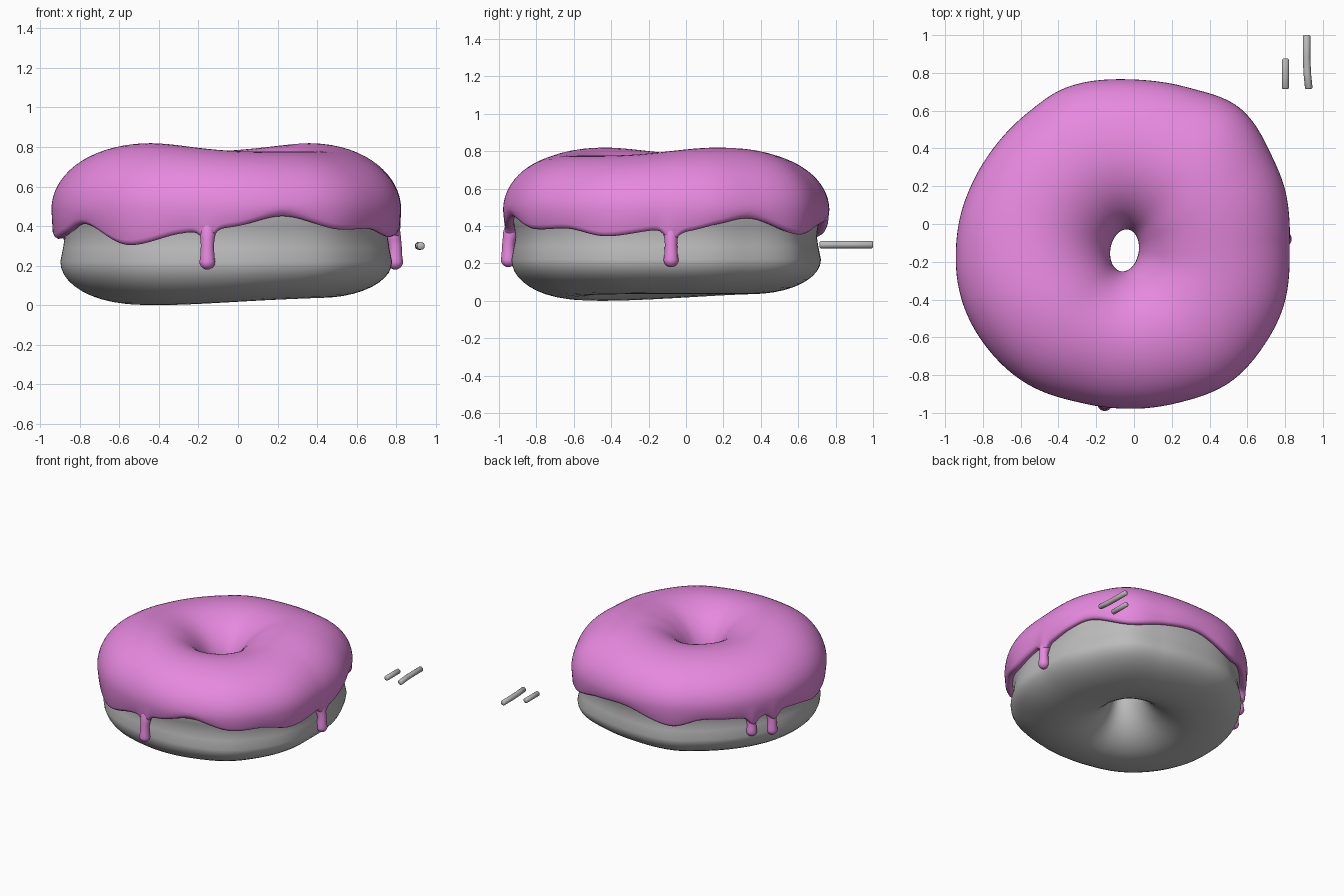
import bpy, bmesh, math
from mathutils import Vector

if "Cube" in bpy.data.objects:
    bpy.data.objects.remove(bpy.data.objects["Cube"])

CX, CY = -0.05, -0.14   # centre of the hole
N = 288                 # columns around the ring


def material(name, rgb):
    m = bpy.data.materials.new(name)
    m.diffuse_color = (*rgb, 1)
    m.use_nodes = True
    m.node_tree.nodes["Principled BSDF"].inputs["Base Color"].default_value = m.diffuse_color
    return m


PINK = material("pink icing", (0.80, 0.25, 0.74))
GREY = material("plain grey", (0.50, 0.50, 0.50))

# icing outline from above (x, y) with the height of its lower edge
OUTLINE = [
    (0.00, .765, .42), (-.365, .72, .34), (-.55, .60, .39), (-.73, .42, .38),
    (-.85, .23, .37), (-.915, .06, .38), (-.943, -.14, .36), (-.935, -.30, .335),
    (-.894, -.455, .36), (-.79, -.64, .41), (-.577, -.84, .305),
    (-.31, -.94, .36), (-.155, -.97, .38), (0, -.978, .40), (.24, -.945, .45),
    (.51, -.836, .385), (.69, -.64, .385), (.79, -.44, .345), (.824, -.14, .38),
    (.824, 0, .37), (.80, .18, .41), (.73, .36, .44), (.56, .614, .355),
    (.296, .72, .40)]
KEYS = sorted((math.atan2(y - CY, x - CX) % math.tau,
               math.hypot(x - CX, y - CY), z) for x, y, z in OUTLINE)


def key(i):
    n = len(KEYS)
    a, r, z = KEYS[i % n]
    return a + math.tau * (i // n), r, z


def outline(a):
    """Smooth periodic outer radius and edge height at angle a."""
    a %= math.tau
    i = max([-1] + [k for k in range(len(KEYS)) if KEYS[k][0] <= a])
    p0, p1, p2, p3 = (key(i + d) for d in (-1, 0, 1, 2))
    h = p2[0] - p1[0]
    t = (a - p1[0]) / h
    res = []
    for c in (1, 2):
        m1 = (p2[c] - p0[c]) / (p2[0] - p0[0]) * h
        m2 = (p3[c] - p1[c]) / (p3[0] - p1[0]) * h
        res.append((2*t**3 - 3*t*t + 1) * p1[c] + (t**3 - 2*t*t + t) * m1
                   + (3*t*t - 2*t**3) * p2[c] + (t**3 - t*t) * m2)
    return res


def hole(a):
    """Oval hole radius."""
    b = a - math.radians(80)
    return 1 / math.hypot(math.cos(b) / .112, math.sin(b) / .075)


def crest(a):
    """Two high sides with a saddle between them."""
    return .776 + .043 * ((1 + math.cos(2 * (a - math.radians(37)))) / 2) ** 2


# drips: (x, y, bottom height)
DRIPS = [(-.155, -.95, .18), (.795, -.08, .18), (-.77, .275, .215), (-.845, .125, .19)]
DRIP_ANGLES = [math.atan2(y - CY, x - CX) for x, y, z in DRIPS]


def icing_profile(a):
    ro, ze = outline(a)
    ri, zt = hole(a), crest(a)
    for d in DRIP_ANGLES:   # the edge sags towards each drip
        diff = (a - d + math.pi) % math.tau - math.pi
        ze -= .06 * math.exp(-(diff / .05) ** 2)
    mid, half = (ro + ri) / 2, (ro - ri) / 2
    pts = [(ro - .09, ze + .03), (ro - .045, ze + .003), (ro - .028, ze),
           (ro - .014, ze + .008), (ro - .006, ze + .025)]
    for k in range(33):
        f = math.pi * k / 32
        zi = .485 if f < math.pi / 2 else .42
        pts.append((mid + half * math.cos(f), zi + (zt - zi) * math.sin(f)))
    return pts + [(ri + .004, .39), (ri + .05, .37)]


def dough_profile(a):
    ro, ri = outline(a)[0] - .045, hole(a) + .022
    mid, half = (ro + ri) / 2, (ro - ri) / 2
    low = .037 * (1 - ((1 + math.cos(a - math.radians(220))) / 2) ** 2.5)
    pts = []
    for k in range(21):     # underside, from the hole outwards
        f = math.pi * (1 + k / 20)
        zc = .38 if k < 10 else .22
        pts.append((mid + half * math.cos(f), zc + (zc - low) * math.sin(f)))
    pts += [(ro - .014, .29), (ro - .022, .34), (ro - .014, .40)]
    for k in range(17):     # top, hidden below the icing
        f = math.pi * k / 16
        zc = .45 if k < 8 else .40
        pts.append((mid + half * math.cos(f), zc + (crest(a) - .05 - zc) * math.sin(f)))
    return pts


def add_ring(bm, profile, closed):
    cols = []
    for i in range(N):
        a = math.tau * i / N
        cols.append([bm.verts.new((CX + r * math.cos(a), CY + r * math.sin(a), z))
                     for r, z in profile(a)])
    rows = len(cols[0])
    for i in range(N):
        c, d = cols[i], cols[(i + 1) % N]
        for j in range(rows if closed else rows - 1):
            k = (j + 1) % rows
            bm.faces.new((c[j], d[j], d[k], c[k]))


def add_tube(bm, path, radii, seg=20):
    """Tube along a list of points."""
    rings = []
    for i, p in enumerate(path):
        t = (path[min(i + 1, len(path) - 1)] - path[max(i - 1, 0)]).normalized()
        u = Vector((1, 0, 0)) if abs(t.z) > .5 else Vector((0, 0, 1))
        v = t.cross(u).normalized()
        u = v.cross(t)
        rings.append([bm.verts.new(p + radii[i] * (u * math.cos(math.tau * k / seg)
                      + v * math.sin(math.tau * k / seg))) for k in range(seg)])
    for c, d in zip(rings, rings[1:]):
        for k in range(seg):
            bm.faces.new((c[k], c[(k + 1) % seg], d[(k + 1) % seg], d[k]))
    bm.faces.new(rings[0])
    bm.faces.new(rings[-1])


def finish(bm, name, mat):
    bmesh.ops.recalc_face_normals(bm, faces=bm.faces)
    me = bpy.data.meshes.new(name)
    bm.to_mesh(me)
    bm.free()
    for p in me.polygons:
        p.use_smooth = True
    me.materials.append(mat)
    ob = bpy.data.objects.new(name, me)
    bpy.context.collection.objects.link(ob)


# dough ring
bm = bmesh.new()
add_ring(bm, dough_profile, True)
finish(bm, "dough", GREY)

# icing shell
bm = bmesh.new()
add_ring(bm, icing_profile, False)
finish(bm, "icing", PINK)

# drips: (height, radius, shift inwards), swallowed by the icing at the top
bm = bmesh.new()
for x, y, zb in DRIPS:
    inward = Vector((CX - x, CY - y, 0)).normalized()
    shape = [(.46, .03, .035), (.40, .038, .022), (.36, .040, .012),
             (.33, .035, .005), (.30, .033, 0), (zb + .065, .036, 0)]
    shape += [(zb + .04 * (1 - math.sin(f * math.pi / 12)),
               .04 * math.cos(f * math.pi / 12), 0) for f in range(6)]
    shape.append((zb, .002, 0))
    add_tube(bm, [Vector((x, y, z)) + inward * s for z, r, s in shape],
             [r for z, r, s in shape])
finish(bm, "icing_drips", PINK)


# two loose sprinkles
def sprinkle(name, path, r):
    a, b = path[0], path[-1]
    e = Vector((0, .006, 0))
    pts = [a, a + e] + path[1:-1] + [b - e, b]
    bm = bmesh.new()
    add_tube(bm, pts, [r * .75] + [r] * (len(pts) - 2) + [r * .75], 16)
    finish(bm, name, GREY)


sprinkle("short_sprinkle", [Vector((.802, .715, .3)), Vector((.802, .875, .3))], .019)
sprinkle("long_sprinkle", [Vector((.925, .715, .3)), Vector((.917, .80, .3)),
                           Vector((.914, .88, .3)), Vector((.914, 1.0, .3))], .02)
